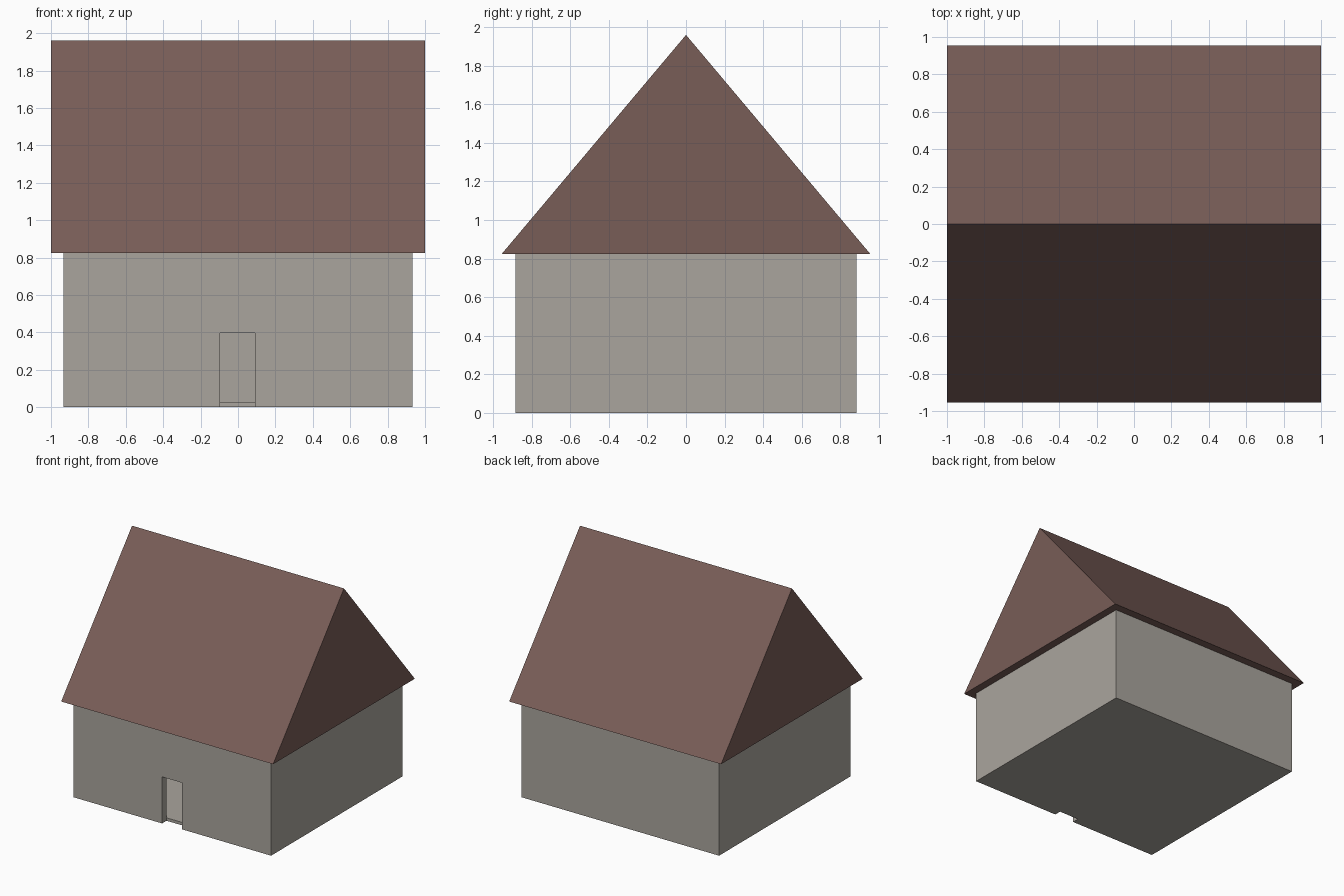
import bpy, bmesh

if "Cube" in bpy.data.objects:
    bpy.data.objects.remove(bpy.data.objects["Cube"])


def material(name, rgb):
    m = bpy.data.materials.new(name)
    m.diffuse_color = (*rgb, 1.0)
    m.use_nodes = True
    m.node_tree.nodes["Principled BSDF"].inputs["Base Color"].default_value = m.diffuse_color
    return m


def add_object(name, bm, mat):
    bmesh.ops.recalc_face_normals(bm, faces=bm.faces)
    mesh = bpy.data.meshes.new(name)
    bm.to_mesh(mesh)
    bm.free()
    mesh.materials.append(mat)
    obj = bpy.data.objects.new(name, mesh)
    bpy.context.collection.objects.link(obj)
    return obj


def box(name, lo, hi, mat):
    bm = bmesh.new()
    bmesh.ops.create_cube(bm, size=1.0)
    for v in bm.verts:
        v.co = [lo[i] if v.co[i] < 0 else hi[i] for i in range(3)]
    return add_object(name, bm, mat)


def cut(target, cutter):
    cutter.hide_render = True
    cutter.hide_set(True)
    mod = target.modifiers.new(cutter.name, 'BOOLEAN')
    mod.operation = 'DIFFERENCE'
    mod.solver = 'EXACT'
    mod.object = cutter


plaster = material("plaster grey", (0.40, 0.375, 0.337))
tile = material("roof brown", (0.19, 0.109, 0.096))

WX, WY, EAVE, RIDGE = 0.932, 0.885, 0.825, 1.96
RX, RY = 1.0, 0.955
THICK, FLOOR = 0.06, 0.025

# Hollow walls with floor slab
walls = box("walls", (-WX, -WY, 0), (WX, WY, EAVE), plaster)
cut(walls, box("room_cutter", (-WX + THICK, -WY + THICK, FLOOR),
               (WX - THICK, WY - THICK, EAVE + 0.2), plaster))

# Doorway through the front wall, open down to the ground
cut(walls, box("door_cutter", (-0.097, -WY - 0.2, -0.1),
               (0.092, -WY + THICK, 0.397), plaster))

# Gable roof: triangular profile extruded along x
bm = bmesh.new()
profile = [(-RX, -RY, EAVE), (-RX, RY, EAVE), (-RX, 0, RIDGE)]
face = bm.faces.new([bm.verts.new(p) for p in profile])
ext = bmesh.ops.extrude_face_region(bm, geom=[face], use_keep_orig=True)
for v in ext["geom"]:
    if isinstance(v, bmesh.types.BMVert):
        v.co.x = RX
add_object("roof", bm, tile)
